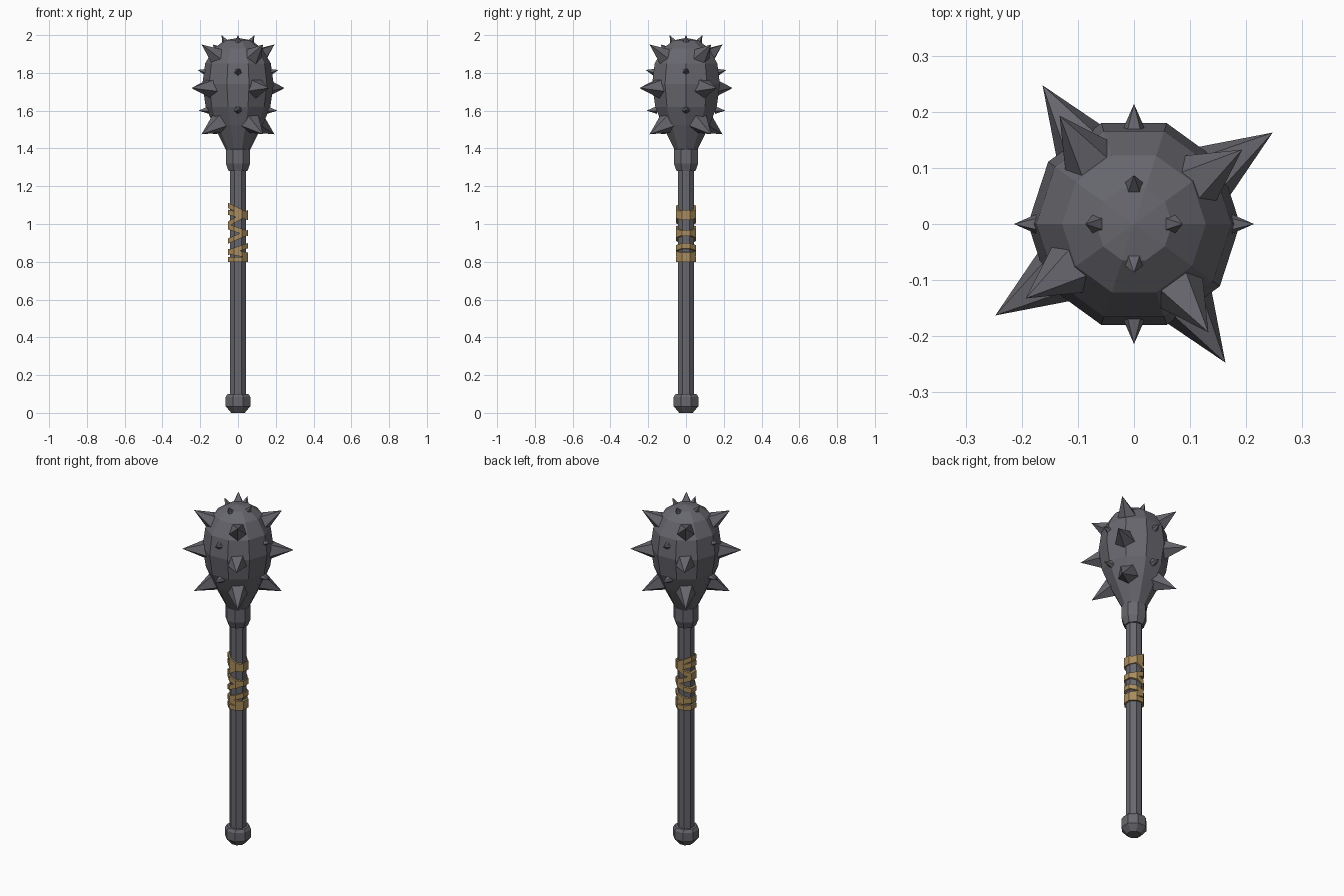
import bpy, bmesh, math
from mathutils import Vector

if "Cube" in bpy.data.objects:
    bpy.data.objects.remove(bpy.data.objects["Cube"])


def material(name, rgb):
    m = bpy.data.materials.new(name)
    m.diffuse_color = (*rgb, 1)
    m.use_nodes = True
    m.node_tree.nodes["Principled BSDF"].inputs["Base Color"].default_value = m.diffuse_color
    return m


iron = material("dark iron", (0.135, 0.135, 0.155))
cord = material("tan cord", (0.40, 0.265, 0.11))


def finish(name, bm, mat):
    bmesh.ops.remove_doubles(bm, verts=bm.verts[:], dist=1e-5)
    bmesh.ops.recalc_face_normals(bm, faces=bm.faces[:])
    me = bpy.data.meshes.new(name)
    bm.to_mesh(me)
    bm.free()
    me.materials.append(mat)
    ob = bpy.data.objects.new(name, me)
    bpy.context.collection.objects.link(ob)
    return ob


def lathe(name, profile, sides, offset, mat, closed=False, slope=0.0):
    """Faceted revolve of (radius, z) points; slope shears it along x."""
    bm = bmesh.new()
    rings = []
    for r, z in profile:
        ring = []
        for i in range(sides):
            a = offset + math.tau * i / sides
            x, y = r * math.cos(a), r * math.sin(a)
            ring.append(bm.verts.new((x, y, z + slope * x)))
        rings.append(ring)
    pairs = list(zip(rings, rings[1:]))
    if closed:
        pairs.append((rings[-1], rings[0]))
    else:
        bm.faces.new(rings[0])
        bm.faces.new(rings[-1])
    for a, b in pairs:
        for i in range(sides):
            j = (i + 1) % sides
            bm.faces.new((a[i], a[j], b[j], b[i]))
    return finish(name, bm, mat)


def spike_set(name, base, tip, radius, first_angle):
    """Four five-sided spikes around z; base and tip are (radius, z)."""
    bm = bmesh.new()
    for k in range(4):
        a = math.radians(first_angle + 90 * k)
        out = Vector((math.cos(a), math.sin(a), 0))
        side = Vector((-math.sin(a), math.cos(a), 0))
        b = out * base[0] + Vector((0, 0, base[1]))
        t = out * tip[0] + Vector((0, 0, tip[1]))
        up = (t - b).normalized().cross(side)
        ring = []
        for i in range(5):
            c = math.tau * i / 5 + math.pi / 2
            ring.append(bm.verts.new(b + radius * (side * math.cos(c) - up * math.sin(c))))
        apex = bm.verts.new(t)
        bm.faces.new(ring)
        for i in range(5):
            bm.faces.new((ring[i], ring[(i + 1) % 5], apex))
    return finish(name, bm, iron)


# Octagonal parts have flat sides facing front, so use apothem -> radius
OCT = 1 / math.cos(math.pi / 8)
TURN = math.pi / 8


def octagon(name, pts, mat=iron, **kw):
    return lathe(name, [(r * OCT, z) for r, z in pts], 8, TURN, mat, **kw)


# Handle
octagon("pommel", [(0.036, 0), (0.065, 0.035), (0.065, 0.085), (0.056, 0.1)])
octagon("shaft", [(0.042, 0.05), (0.042, 1.32)])
octagon("collar", [(0.05, 1.28), (0.064, 1.32), (0.064, 1.395), (0.055, 1.4)])

# Ten-sided egg-shaped head
lathe("head", [(0.06, 1.385), (0.131, 1.525), (0.171, 1.62), (0.189, 1.74),
               (0.174, 1.85), (0.128, 1.93), (0.068, 1.973), (0.0005, 1.985)],
      10, 0, iron)

# Large spikes in three rows, small studs between and on the crown
spike_set("upper_spikes", (0.125, 1.88), (0.234, 1.95), 0.057, 34.5)
spike_set("middle_spikes", (0.165, 1.72), (0.296, 1.72), 0.057, 33.4)
spike_set("lower_spikes", (0.120, 1.535), (0.234, 1.475), 0.057, 34.5)
spike_set("upper_studs", (0.165, 1.805), (0.214, 1.815), 0.022, 0)
spike_set("lower_studs", (0.155, 1.605), (0.209, 1.60), 0.022, 0)
spike_set("crown_studs", (0.062, 1.955), (0.087, 2.0), 0.024, 0)

# Cord wrap: sheared bands given by their left and right heights
for n, (left, right) in enumerate([(1.098, 1.048), (1.062, 1.035), (1.0, 1.06),
                                   (0.985, 0.95), (0.91, 0.955), (0.85, 0.885),
                                   (0.855, 0.835), (0.812, 0.812)]):
    z, h = (left + right) / 2, 0.014
    octagon(f"cord_wrap_{n + 1}",
            [(0.039, z - h), (0.052, z - h), (0.052, z + h), (0.039, z + h)],
            cord, closed=True, slope=(right - left) / 0.104)
